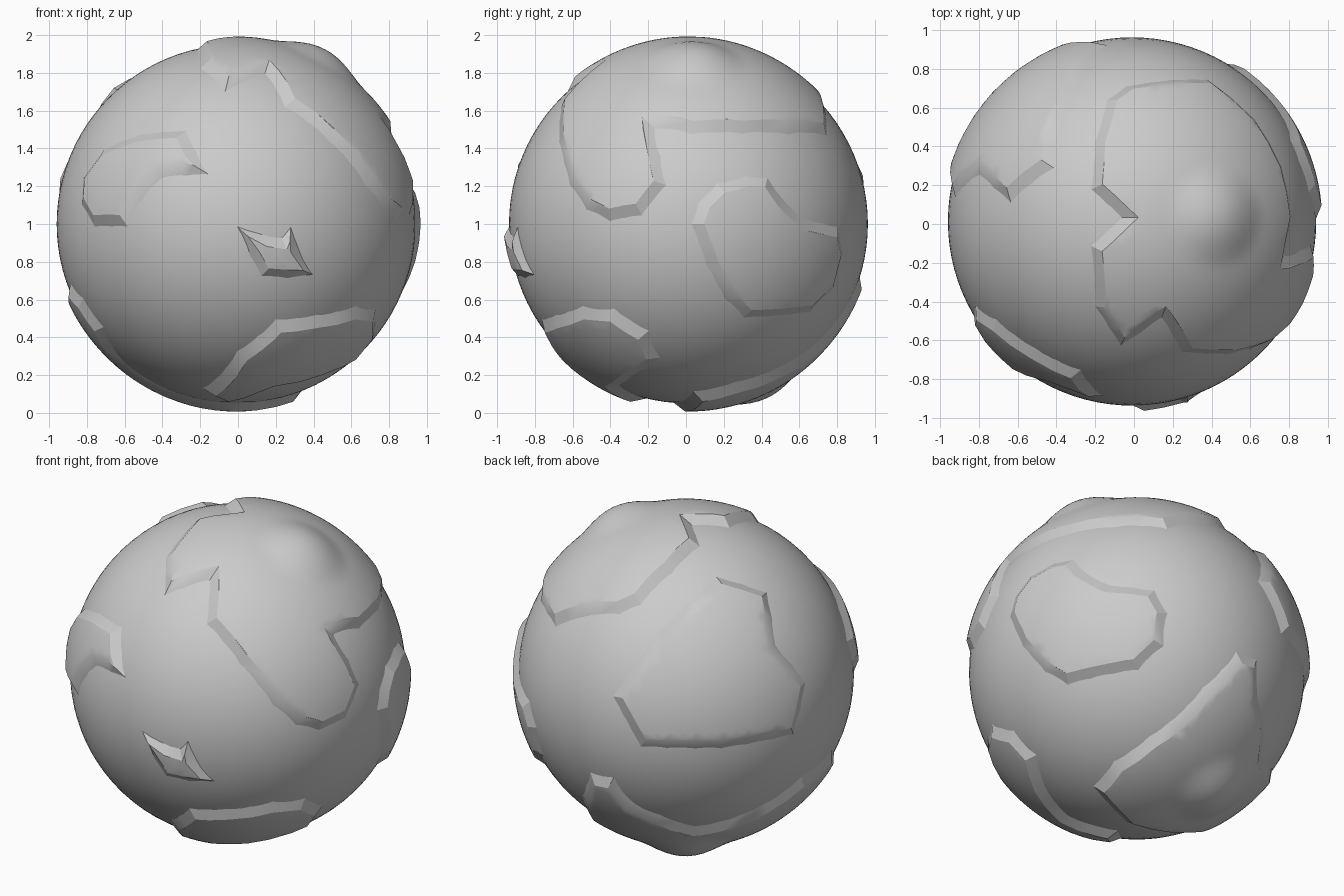
import bpy, bmesh, math
from mathutils import Vector
from mathutils.geometry import delaunay_2d_cdt

if "Cube" in bpy.data.objects:
    bpy.data.objects.remove(bpy.data.objects["Cube"])

SEA, LAND, MID = 0.95, 0.981, Vector((-.01, .013, 1.0))
# hills: direction, height, radius
HILLS = [(Vector((.45, .03, .88)).normalized(), .05, .29),
         (Vector((-.26, .38, -.84)).normalized(), .05, .28)]


def seen(az, el, pts):
    """Outline points read off a view become points on the sphere."""
    a, e = math.radians(az), math.radians(el)
    d = Vector((math.cos(a) * math.cos(e), math.sin(a) * math.cos(e), math.sin(e)))
    r = Vector((-math.sin(a), math.cos(a), 0))
    u = d.cross(r)
    return [x * r + y * u + math.sqrt(max(0, SEA ** 2 - x * x - y * y)) * d for x, y in pts]


def land_radius(d):
    r = LAND + .012 * d.z ** 4
    for h, height, size in HILLS:
        t = d.angle(h, 0) / size
        if t < 1:
            r += height * (1 - t * t) ** 2
    return r


def finish(bm, name, angle):
    me = bpy.data.meshes.new(name)
    bm.to_mesh(me)
    bm.free()
    ob = bpy.data.objects.new(name, me)
    ob.location = MID
    bpy.context.collection.objects.link(ob)
    bpy.ops.object.select_all(action='DESELECT')
    ob.select_set(True)
    bpy.context.view_layer.objects.active = ob
    bpy.ops.object.shade_smooth_by_angle(angle=math.radians(angle))


def plateau(name, pts, shore=.07, step=.15):
    """Raised land: sloping faceted coast and a smooth domed top."""
    dirs = [Vector(p).normalized() for p in pts]
    c = sum(dirs, Vector()).normalized()
    e1 = c.orthogonal().normalized()
    e2 = c.cross(e1)

    def flat(d):
        v = Vector((d.dot(e1), d.dot(e2)))
        return v.normalized() * d.angle(c, 0) if v.length > 1e-6 else v

    def ball(v):
        t = v.length
        if t < 1e-6:
            return c.copy()
        return c * math.cos(t) + (e1 * v.x + e2 * v.y) * (math.sin(t) / t)

    poly = [flat(d) for d in dirs]
    if sum(poly[i - 1].x * p.y - p.x * poly[i - 1].y for i, p in enumerate(poly)) < 0:
        poly.reverse()
    foot = []
    for i, p in enumerate(poly):
        q = poly[(i + 1) % len(poly)]
        k = max(1, round((q - p).length / step))
        foot += [p.lerp(q, j / k) for j in range(k)]
    n = len(foot)
    rim = []
    for i, p in enumerate(foot):
        a = (p - foot[i - 1]).normalized()
        b = (foot[(i + 1) % n] - p).normalized()
        m = Vector((-a.y - b.y, a.x + b.x)).normalized()
        cosh = m.dot(Vector((-a.y, a.x)))
        rim.append(p + m * shore / max(cosh, .7))
    # grid points that fill the top
    g = .045
    size = max(p.length for p in foot)
    k = int(size / g) + 1
    fill = [Vector(((i + .5 * (j % 2)) * g, j * g * .87)) for i in range(-k, k + 1)
            for j in range(-k - 3, k + 4)]
    fill = [f for f in fill if min((f - r).length for r in rim) > .03]
    res = delaunay_2d_cdt(rim + fill, [], [list(range(n))], 1, 1e-5)
    bm = bmesh.new()
    made = {}

    def top(v):
        key = (round(v.x, 4), round(v.y, 4))
        if key not in made:
            d = ball(v)
            made[key] = bm.verts.new(d * land_radius(d))
        return made[key]

    for f in res[2]:
        vs = [top(res[0][i]) for i in f]
        if len(set(vs)) == 3:
            bm.faces.new(vs)
    low = [bm.verts.new(ball(p) * (SEA - .003)) for p in foot]
    high = [top(p) for p in rim]
    for i in range(n):
        j = (i + 1) % n
        bm.faces.new((low[i], low[j], high[j], high[i]))
    finish(bm, name, 20)


# sea: smooth base sphere
bm = bmesh.new()
bmesh.ops.create_uvsphere(bm, u_segments=96, v_segments=48, radius=SEA)
finish(bm, "sea_sphere", 30)

# large land over the top and right
plateau("top_land", [
    (-.03, .69, .63), (-.13, .62, .69), (-.19, .4, .81), (-.21, .16, .89), (-.06, .02, .93),
    (-.21, -.12, .89), (-.19, -.43, .8), (-.06, -.64, .69), (.15, -.5, .79),
    (.25, -.67, .61), (.48, -.67, .42), (.67, -.62, .2), (.76, -.53, .07), (.82, -.4, .01),
    (.9, -.24, .04), (.9, -.11, .2), (.77, -.17, .49), (.79, .02, .45), (.75, .28, .46),
    (.62, .52, .46), (.38, .72, .45), (.2, .72, .56)])

# land under the bottom, reaching up the back and left
plateau("bottom_land", [
    (.34, .02, -.87), (.37, .24, -.81), (.31, .47, -.73), (.17, .77, -.5),
    (.03, .89, -.27), (-.13, .88, -.26), (-.2, .78, -.42), (-.32, .7, -.5),
    (-.44, .55, -.6), (-.65, .38, -.53), (-.84, .1, -.36), (-.86, -.18, -.3),
    (-.79, -.3, -.38), (-.68, -.33, -.53), (-.56, -.12, -.72), (-.35, -.06, -.85),
    (.02, -.08, -.92)])

# front lower land
plateau("front_low_land", [
    (-.18, -.33, -.85), (0, -.65, -.65), (.2, -.76, -.49), (.4, -.68, -.46),
    (.62, -.55, -.42), (.72, -.38, -.43), (.72, -.2, -.55), (.6, -.14, -.69),
    (.42, -.28, -.79), (.2, -.36, -.85), (-.05, -.21, -.91)])

# round land on the right
plateau("right_land", seen(0, 0, [
    (.01, 0), (.05, .12), (.15, .22), (.3, .26), (.42, .25), (.49, .15), (.62, .03),
    (.79, -.01), (.82, -.15), (.77, -.34), (.64, -.47), (.29, -.5), (.19, -.4), (.09, -.22)]))

# three-cornered land at the back left
plateau("back_land", seen(125, 25, [
    (.17, .55), (.46, .46), (.51, .16), (.68, -.05), (.61, -.35), (.2, -.43),
    (-.26, -.42), (-.42, -.13), (-.16, .24)]))

# bent land at the front left
plateau("left_land", seen(-90, 0, [
    (-.26, .5), (-.5, .48), (-.7, .4), (-.81, .25), (-.82, .1), (-.75, -.02),
    (-.57, -.02), (-.49, .13), (-.39, .24), (-.14, .26)]))

# small front island
plateau("front_island", seen(-90, 0, [
    (0, -.01), (.17, -.06), (.24, -.07), (.29, -.01), (.33, -.12), (.41, -.27), (.27, -.29),
    (.13, -.28), (.07, -.17)]), shore=.06, step=.3)
